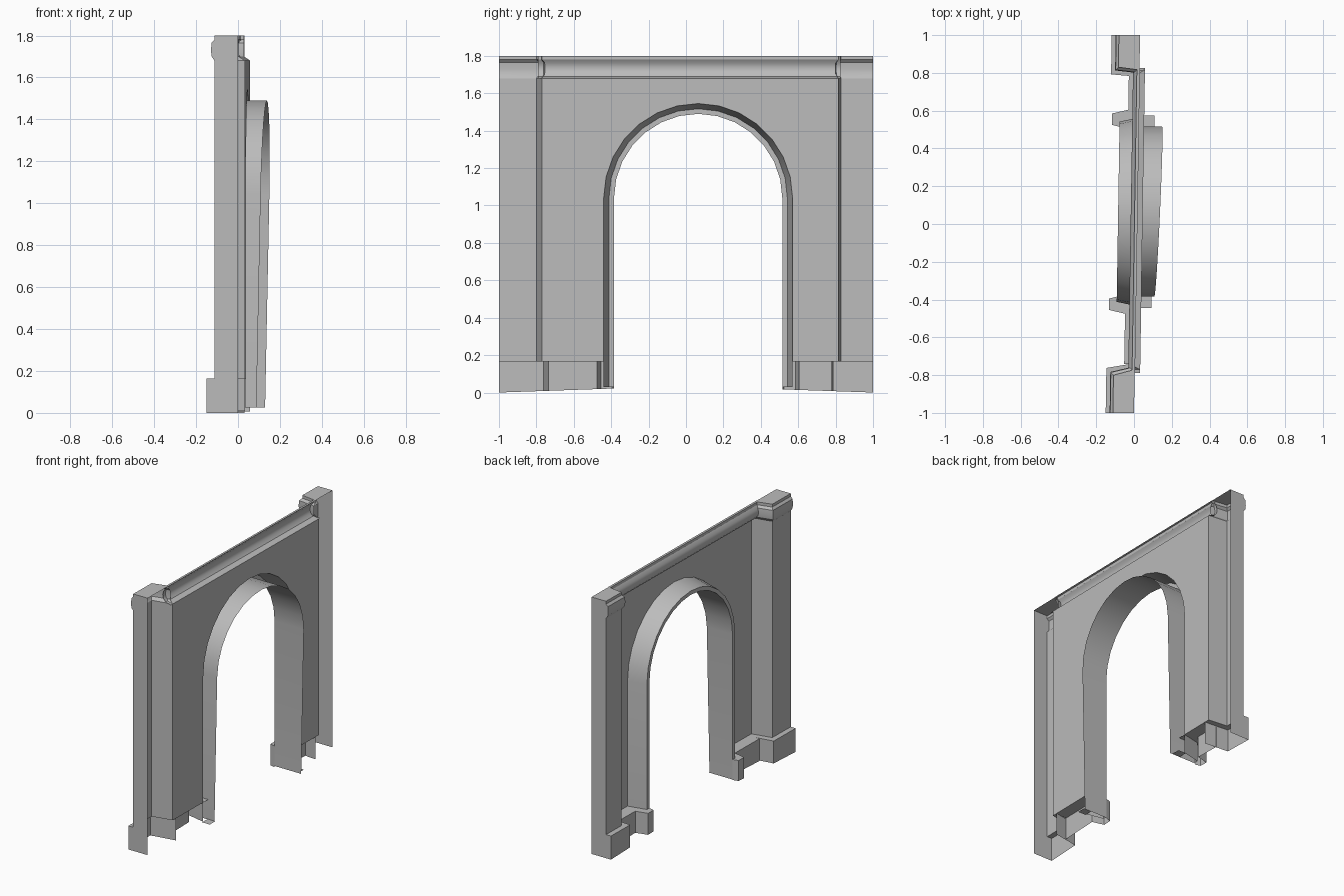
import bpy, bmesh, math

cube = bpy.data.objects.get("Cube")
if cube:
    bpy.data.objects.remove(cube)

stone = bpy.data.materials.new("grey_stone")
stone.use_nodes = True
GREY = (0.5, 0.5, 0.5, 1)
stone.diffuse_color = GREY
stone.node_tree.nodes["Principled BSDF"].inputs["Base Color"].default_value = GREY

SKEW = 0.016            # the wall is turned very slightly
PANEL_X = 0.045
ARCH_Y, SPRING, R_IN, R_OUT = 0.065, 1.04, 0.45, 0.505
BASE_TOP = 0.165


def ground(y):
    """The foot rises a little toward the middle."""
    return 0.035 * (1 - abs(y))


def sheet(name, rows=(), polygons=()):
    """Loft a surface through rows of points, plus loose polygons."""
    bm = bmesh.new()

    def vert(p):
        x, y, z = p
        return bm.verts.new((x + SKEW * y, y, z))
    grid = [[vert(p) for p in row] for row in rows]
    for a, b in zip(grid, grid[1:]):
        for i in range(len(a) - 1):
            bm.faces.new((a[i], a[i + 1], b[i + 1], b[i]))
    for poly in polygons:
        bm.faces.new([vert(p) for p in poly])
    bmesh.ops.remove_doubles(bm, verts=bm.verts, dist=0.0005)
    bmesh.ops.recalc_face_normals(bm, faces=bm.faces)
    # the decorated side looks toward -x
    if sum(f.normal.x * f.calc_area() for f in bm.faces) > 0:
        bmesh.ops.reverse_faces(bm, faces=bm.faces)
    mesh = bpy.data.meshes.new(name)
    bm.to_mesh(mesh)
    bm.free()
    obj = bpy.data.objects.new(name, mesh)
    bpy.context.collection.objects.link(obj)
    mesh.materials.append(stone)
    bpy.ops.object.select_all(action='DESELECT')
    obj.select_set(True)
    bpy.context.view_layer.objects.active = obj
    bpy.ops.object.shade_smooth_by_angle(angle=math.radians(30))
    return obj


def arch_path(r, foot, steps=14):
    """Jamb, half circle, jamb as (y, z) pairs."""
    arc = [(ARCH_Y - r * math.cos(math.pi * i / steps),
            SPRING + r * math.sin(math.pi * i / steps)) for i in range(steps + 1)]
    return [(ARCH_Y - r, foot)] + arc + [(ARCH_Y + r, foot)]


# Wall panel with the arched opening
outline = [(-0.77, BASE_TOP)] + arch_path(R_OUT, BASE_TOP)
outline += [(0.815, BASE_TOP), (0.815, 1.68), (-0.77, 1.68)]
sheet("wall_panel", polygons=[[(PANEL_X, y, z) for y, z in outline]])

# Arch moulding and the lining that runs through to the back
moulding = [(PANEL_X, R_OUT), (-0.085, 0.477), (-0.085, R_IN)]
sheet("arch_moulding", [[(x, y, z) for y, z in arch_path(r, 0.03)] for x, r in moulding])
lining = arch_path(R_IN, 0.025)
sheet("arch_lining", [[(-0.085, y, z) for y, z in lining],
                      [(0.105 + 0.02 * z + 0.03 * y, y, z) for y, z in lining]])

# Cornice between the piers
cornice = [(PANEL_X, 1.68), (0.005, 1.69), (-0.012, 1.71), (-0.018, 1.735),
           (-0.012, 1.76), (0.002, 1.78), (0.002, 1.8), (0.018, 1.8)]
sheet("cornice", [[(x, y, z) for x, z in cornice] for y in (-0.79, 0.825)])

# Hollow end piers: plinth, shaft, moulded cap
PIER_RINGS = [(0, 0.038), (BASE_TOP, 0.038), (BASE_TOP, 0), (1.68, 0), (1.7, 0.014),
              (1.73, 0.017), (1.765, 0.014), (1.78, 0), (1.8, 0)]


def pier(name, outer, inner_front, inner_back):
    toward = -math.copysign(1, outer)
    rows = []
    for z, off in PIER_RINGS:
        front = -0.096 - off
        back = PANEL_X if z < 1.69 else 0.016
        plan = [(0.016, outer), (front, outer), (front, inner_front + toward * off),
                (back, inner_back + toward * off)]
        rows.append([(x, y, z if z > 0 else ground(y)) for x, y in plan])
    sheet(name, rows, [rows[-1]])


pier("right_pier", -1, -0.8, -0.77)
pier("left_pier", 1, 0.83, 0.815)

# Plinth course from each pier to the arch, with a block under the moulding
for name, side, pier_y in (("right_plinth", -1, -0.74), ("left_plinth", 1, 0.79)):
    plan = [(x, ARCH_Y + side * r) for x, r in
            ((-0.085, R_IN), (-0.125, 0.46), (-0.125, 0.52), (-0.04, 0.54))]
    plan.append((-0.04, pier_y))
    top = [(x, y, BASE_TOP) for x, y in plan]
    cap = top + [(PANEL_X, pier_y, BASE_TOP), (PANEL_X, ARCH_Y + side * R_IN, BASE_TOP)]
    sheet(name, [[(x, y, ground(y)) for x, y in plan], top], [cap])
    # Small foot behind the lining
    near, far = ARCH_Y + side * R_IN, ARCH_Y + side * 0.51
    sheet(name + "_foot", [[(x, y, 0.027) for x in (0.04, 0.1)] for y in (near, far)])
